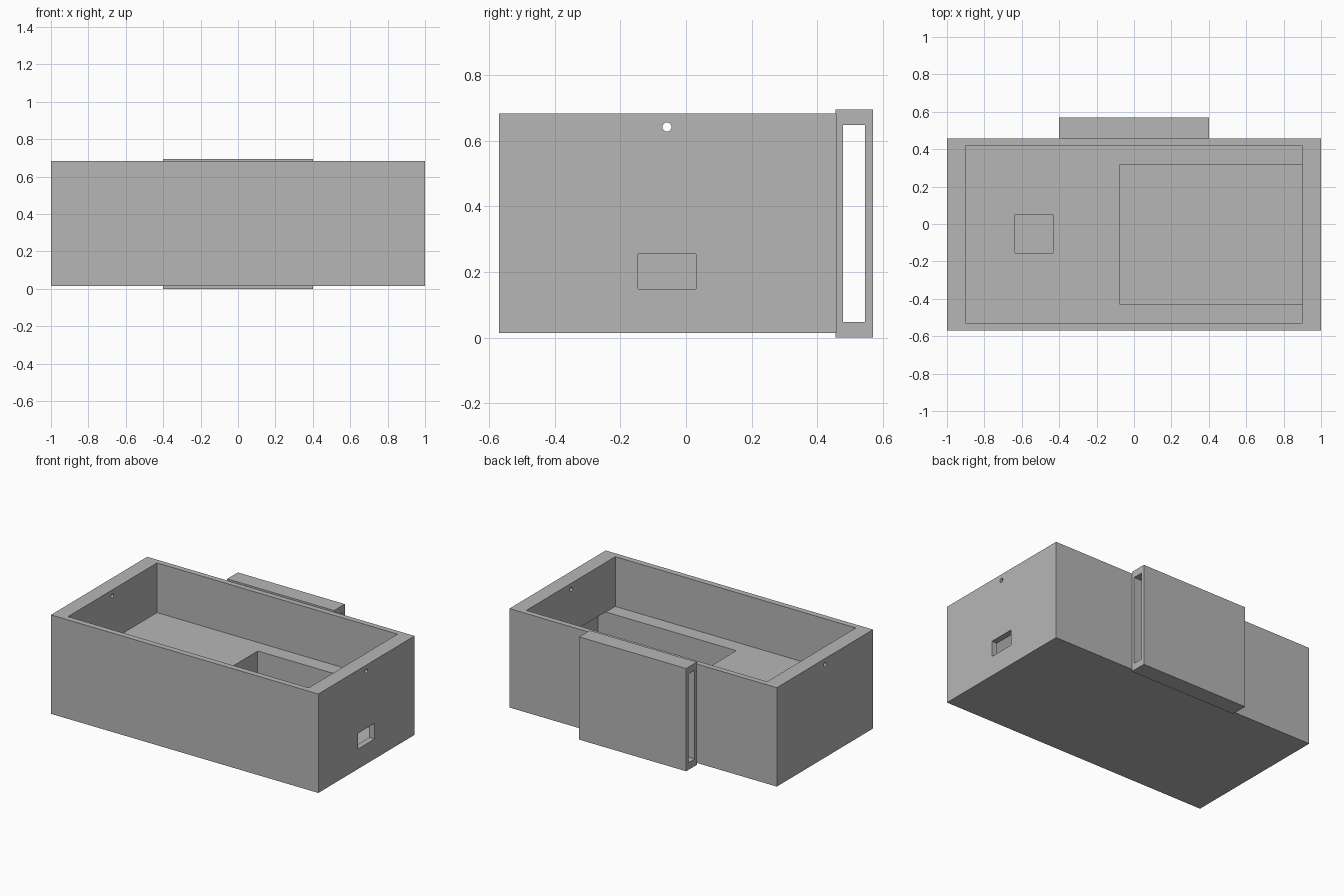
import bpy
import bmesh
from math import pi
from mathutils import Matrix, Vector

default = bpy.data.objects.get("Cube")
if default:
    bpy.data.objects.remove(default, do_unlink=True)

GREY = (0.47, 0.47, 0.47, 1.0)
grey = bpy.data.materials.new("plain grey plastic")
grey.use_nodes = True
grey.diffuse_color = GREY
grey.node_tree.nodes["Principled BSDF"].inputs["Base Color"].default_value = GREY


def add_object(name, bm):
    mesh = bpy.data.meshes.new(name)
    bm.to_mesh(mesh)
    bm.free()
    mesh.materials.append(grey)
    obj = bpy.data.objects.new(name, mesh)
    bpy.context.collection.objects.link(obj)
    return obj


def block(name, x, y, z):
    """Box given by its (min, max) range along each axis."""
    low, high = (Vector(c) for c in zip(x, y, z))
    bm = bmesh.new()
    bmesh.ops.create_cube(bm, size=1, matrix=Matrix.Translation((low + high) / 2)
                          @ Matrix.Diagonal((*(high - low), 1)))
    return add_object(name, bm)


def rod(name, y, z, radius, length):
    """Round bar along x."""
    bm = bmesh.new()
    bmesh.ops.create_cone(bm, cap_ends=True, segments=24, radius1=radius,
                          radius2=radius, depth=length,
                          matrix=Matrix.Translation((0, y, z)) @ Matrix.Rotation(pi / 2, 4, "Y"))
    return add_object(name, bm)


def carve(target, cutters):
    """Subtract each cutter in turn and remove it."""
    for cutter in cutters:
        cutter.hide_render = True
        mod = target.modifiers.new("cut", "BOOLEAN")
        mod.operation, mod.solver, mod.object = "DIFFERENCE", "EXACT", cutter
        graph = bpy.context.evaluated_depsgraph_get()
        mesh = bpy.data.meshes.new_from_object(target.evaluated_get(graph))
        target.modifiers.clear()
        target.data = mesh
        bpy.data.objects.remove(cutter, do_unlink=True)


FLOOR, BASE = 0.347, 0.053

# Open case: upper tray, deep pocket undercutting the end wall, square well,
# side port and a pin hole through both end walls
case = block("case_body", (-1, 1), (-0.57, 0.458), (0.014, 0.683))
carve(case, [
    block("tray_cutter", (-0.9, 0.9), (-0.53, 0.42), (FLOOR, 0.8)),
    block("pocket_cutter", (-0.075, 0.96), (-0.43, 0.318), (BASE, FLOOR + 0.002)),
    block("well_cutter", (-0.637, -0.433), (-0.155, 0.05), (BASE, FLOOR + 0.1)),
    block("port_cutter", (0.9, 1.1), (-0.146, 0.031), (0.149, 0.255)),
    rod("pin_hole_cutter", -0.058, 0.642, 0.014, 2.4),
])

# Flat sleeve on the back, open at both ends for a strap
sleeve = block("strap_sleeve", (-0.4, 0.4), (0.456, 0.57), (0, 0.695))
carve(sleeve, [
    block("slot_cutter", (-0.5, 0.5), (0.478, 0.546), (0.048, 0.648)),
])
